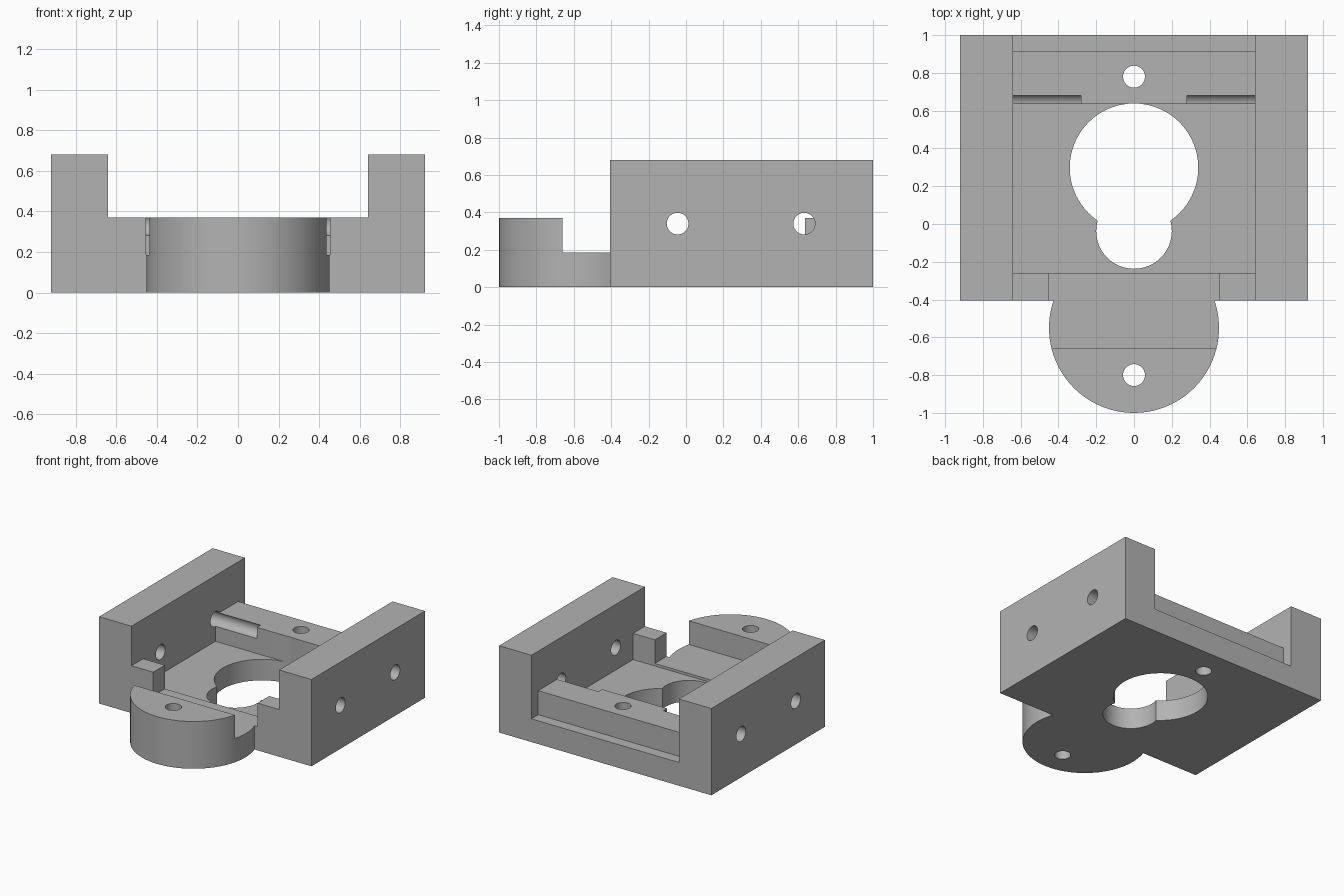
import bpy
import math

if "Cube" in bpy.data.objects:
    bpy.data.objects.remove(bpy.data.objects["Cube"], do_unlink=True)

grey = bpy.data.materials.new("mid_grey")
grey.use_nodes = True
colour = (0.45, 0.45, 0.45, 1)
grey.diffuse_color = colour
grey.node_tree.nodes["Principled BSDF"].inputs["Base Color"].default_value = colour


def box(name, x, y, z):
    """Box from (min, max) ranges."""
    bpy.ops.mesh.primitive_cube_add(size=1)
    ob = bpy.context.object
    ob.name = name
    for v in ob.data.vertices:
        for i, (lo, hi) in enumerate((x, y, z)):
            v.co[i] = lo if v.co[i] < 0 else hi
    return ob


def cylinder(name, radius, depth, centre, along_x=False, sides=96):
    turn = (0, math.pi / 2, 0) if along_x else (0, 0, 0)
    bpy.ops.mesh.primitive_cylinder_add(vertices=sides, radius=radius, depth=depth,
                                        location=centre, rotation=turn)
    ob = bpy.context.object
    ob.name = name
    return ob


def combine(target, tool, operation):
    """Apply a boolean and discard the tool."""
    mod = target.modifiers.new(tool.name, "BOOLEAN")
    mod.operation = operation
    mod.solver = "EXACT"
    mod.object = tool
    bpy.context.view_layer.objects.active = target
    bpy.ops.object.modifier_apply(modifier=mod.name)
    bpy.data.objects.remove(tool, do_unlink=True)


RAIL, TOP, SLOT, FLOOR = 0.64, 0.37, 0.185, 0.165
HOLE = 0.058

# Solid block with a round front tab
body = box("mount_body", (-0.92, 0.92), (-0.405, 1), (0, 0.68))
combine(body, cylinder("tab", 0.45, TOP, (0, -0.55, TOP / 2)), "UNION")

cutters = [
    # Channel between the rails, central pocket, rear ledge, front slot
    box("channel", (-RAIL, RAIL), (-1.2, 1.2), (TOP, 1)),
    box("pocket", (-RAIL, RAIL), (-0.26, 0.635), (FLOOR, 0.8)),
    box("rear_ledge", (-RAIL, RAIL), (0.915, 1.2), (0.182, 0.8)),
    box("tab_slot", (-0.452, 0.452), (-0.66, -0.2), (SLOT, 0.8)),
    # Keyhole opening through the floor
    cylinder("large_opening", 0.34, 1, (0, 0.298, 0)),
    cylinder("small_opening", 0.2, 1, (0, -0.037, 0)),
    # Vertical screw holes
    cylinder("bar_hole", HOLE, 2, (0, 0.78, 0), sides=48),
    cylinder("tab_hole", HOLE, 2, (0, -0.8, 0), sides=48),
]
# Cross holes through each rail; the rear pair also grooves the bar
for side in (-1, 1):
    cutters.append(cylinder("front_cross_hole", HOLE, 0.6, (side * 0.8, -0.045, 0.34), True, 48))
    cutters.append(cylinder("rear_cross_hole", HOLE, 0.8, (side * 0.68, 0.632, 0.34), True, 48))

for cutter in cutters:
    combine(body, cutter, "DIFFERENCE")

# Finish
body.data.materials.clear()
body.data.materials.append(grey)
bpy.ops.object.select_all(action="DESELECT")
body.select_set(True)
bpy.context.view_layer.objects.active = body
bpy.ops.object.shade_smooth_by_angle(angle=math.radians(30))
